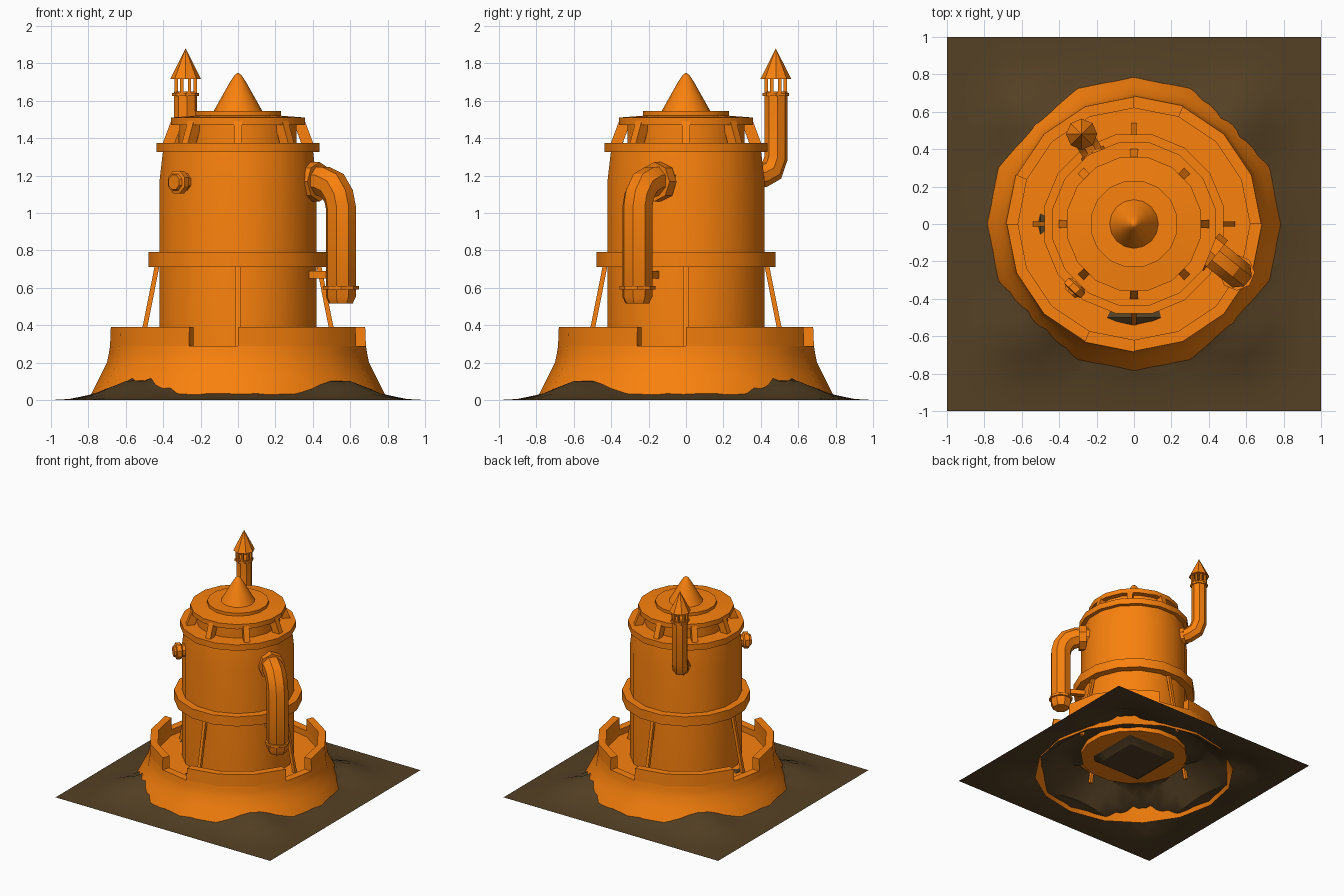
import bpy, bmesh
from math import sin, cos, pi, hypot, exp, radians
from mathutils import Vector, Matrix

if "Cube" in bpy.data.objects:
    bpy.data.objects.remove(bpy.data.objects["Cube"])


def material(name, col):
    m = bpy.data.materials.new(name)
    m.diffuse_color = (*col, 1)
    m.use_nodes = True
    m.node_tree.nodes["Principled BSDF"].inputs["Base Color"].default_value = m.diffuse_color
    return m


ORANGE = material("orange_paint", (0.95, 0.22, 0.004))
SOIL = material("soil", (0.09, 0.052, 0.018))


def finish(name, bm, mat=ORANGE):
    bmesh.ops.remove_doubles(bm, verts=bm.verts, dist=1e-5)
    bmesh.ops.recalc_face_normals(bm, faces=bm.faces)
    me = bpy.data.meshes.new(name)
    bm.to_mesh(me)
    bm.free()
    me.materials.append(mat)
    me.shade_smooth()
    me.set_sharp_from_angle(angle=radians(30))
    ob = bpy.data.objects.new(name, me)
    bpy.context.collection.objects.link(ob)
    return ob


def bridge(bm, rings):
    """Skin a list of vertex rings with quads."""
    n = len(rings[0])
    for a, b in zip(rings, rings[1:]):
        for i in range(n):
            j = (i + 1) % n
            bm.faces.new((a[i], a[j], b[j], b[i]))


def lathe(name, profile, n=16, at=(0, 0, 0), axis=(0, 0, 1), caps=True, turn=0):
    """Revolve an (r, z) profile around an axis; turn is in fractions of a side."""
    bm = bmesh.new()
    rings = [[bm.verts.new(polar(max(r, 1e-6), 2 * pi * (i + turn) / n, z)) for i in range(n)] for r, z in profile]
    bridge(bm, rings)
    if caps:
        for end, (r, z) in ((rings[0], profile[0]), (rings[-1], profile[-1])):
            if r > 0:
                bm.faces.new(end)
    bm.transform(Matrix.Translation(at) @ Vector(axis).to_track_quat('Z', 'Y').to_matrix().to_4x4())
    return finish(name, bm)


def beam(name, a, b, w, d):
    """Rectangular bar from a to b, w wide sideways and d deep."""
    a, b = Vector(a), Vector(b)
    bm = bmesh.new()
    bmesh.ops.create_cube(bm, size=1)
    bm.transform(Matrix.Translation((a + b) / 2) @ (b - a).to_track_quat('Z', 'Y').to_matrix().to_4x4()
                 @ Matrix.Diagonal((w, d, (b - a).length, 1)))
    return finish(name, bm)


def tube(name, path, radii, side, n=8):
    """Pipe along a path lying in the vertical plane whose normal is side."""
    bm = bmesh.new()
    p = [Vector(q) for q in path]
    u = Vector(side).normalized()
    rings = []
    for k, c in enumerate(p):
        t1 = (c - p[k - 1]).normalized() if k else (p[1] - c).normalized()
        t2 = (p[k + 1] - c).normalized() if k < len(p) - 1 else t1
        t = (t1 + t2).normalized()
        v = t.cross(u).normalized() / max(t.dot(t1), 0.5)
        rings.append([bm.verts.new(c + radii[k] * (u * cos(2 * pi * (i + .5) / n) + v * sin(2 * pi * (i + .5) / n)))
                      for i in range(n)])
    bridge(bm, rings)
    bm.faces.new(rings[0])
    bm.faces.new(rings[-1])
    return finish(name, bm)


def polar(r, a, z):
    return Vector((r * cos(a), r * sin(a), z))


# Ground: square patch with earth piled inside and at the four diagonals of the base
def fall(a, b, r):
    t = min(1, max(0, (b - r) / (b - a)))
    return t * t * (3 - 2 * t)


def bump(x, y, cx, cy, sx, sy):
    return exp(-((x - cx) / sx) ** 2 / 2 - ((y - cy) / sy) ** 2 / 2)


def height(x, y):
    r, m = hypot(x, y), max(abs(x), abs(y))
    h = 0.16 * fall(.55, .75, r) + 0.03 * fall(.75, .98, r) - 0.08 * fall(.2, .33, m)
    h += 0.085 * bump(abs(x), abs(y), .58, .58, .13, .13)
    h += 0.09 * bump(x, y, 0, -.47, .14, .08) + 0.075 * bump(x, y, -.46, 0, .06, .12)
    return h * min(1, (1 - m) / .15)


bm = bmesh.new()
bmesh.ops.create_grid(bm, x_segments=20, y_segments=20, size=1)
for v in bm.verts:
    v.co.z = height(v.co.x, v.co.y)
finish("ground", bm, SOIL)

# Flared base with an inner floor
lathe("flared_base", [(.80, 0), (.775, .05), (.74, .12), (.70, .20), (.69, .25), (.684, .29),
                      (.62, .29), (.62, .24), (.40, .24)], caps=False)

# Four raised parapet sections, leaving one notch per quarter
for q in range(4):
    bm = bmesh.new()
    rings = []
    for k in range(4):
        a = q * pi / 2 + k * pi / 8
        rings.append([bm.verts.new(polar(r, a, z)) for r, z in
                      ((.684, .29), (.68, .39), (.62, .39), (.62, .29))])
    bridge(bm, rings)
    bm.faces.new(rings[0])
    bm.faces.new(rings[-1])
    finish("parapet_%d" % (q + 1), bm)

# Tower body, neck and hoops
lathe("tower_body", [(.428, .15), (.428, 1.17), (.408, 1.34), (.32, 1.34), (.32, 1.48)], turn=.5)
lathe("lower_hoop", [(.415, .71), (.489, .71), (.489, .79), (.415, .79)], turn=.5)
lathe("upper_hoop", [(.39, 1.325), (.443, 1.325), (.443, 1.375), (.31, 1.375)], turn=.5)
lathe("roof_slab", [(.31, 1.47), (.365, 1.47), (.365, 1.51), (.235, 1.52), (.235, 1.545), (0, 1.545)], turn=.5)
lathe("roof_spike", [(.13, 1.545), (.085, 1.625), (.04, 1.705), (.02, 1.735), (0, 1.75)])

# Neck fins and leaning struts
for i in range(8):
    a = i * pi / 4
    beam("neck_fin_%d" % (i + 1), polar(.375, a, 1.36), polar(.33, a, 1.48), .045, .06)
for i in range(4):
    a = i * pi / 2
    beam("strut_%d" % (i + 1), polar(.43, a, .73), polar(.545, a, .15), .025, .025)

# Large side pipe hanging down at the right
d = Vector((.15, -.12, 0)).normalized()
side = (-d.y, d.x, 0)
end = Vector((.55, -.26, 0))
tube("side_pipe", [end - d * s + Vector((0, 0, z)) for s, z in
                   ((.26, 1.17), (.12, 1.17), (.055, 1.145), (.015, 1.09), (0, 1.03), (0, .55), (0, .515))],
     [.083] * 6 + [.065], side)
lathe("side_pipe_flange", [(.105, -.03), (.105, .03)], 8, end - d * .175 + Vector((0, 0, 1.167)), d)
lathe("side_pipe_collar", [(.096, .59), (.096, .61)], 8, end)
beam("side_pipe_bracket", (.38, -.16, .67), (.54, -.25, .67), .04, .04)

# Chimney at the back
c = Vector((-.28, .48, 0))
d = c.normalized()
up = Vector((0, 0, 1))
tube("chimney_pipe", [d * .38 + up * 1.18, d * .47 + up * 1.195, d * .53 + up * 1.225, c + up * 1.29, c + up * 1.65],
     [.062] * 5, (-d.y, d.x, 0))
lathe("chimney_flange", [(.07, -.02), (.07, .02)], 8, d * .425 + up * 1.19, d)
lathe("chimney_collar", [(.072, 1.625), (.072, 1.642)], 8, c)
for i in range(8):
    o = c + polar(.055, (i + .5) * pi / 4, 0)
    beam("chimney_post_%d" % (i + 1), o + up * 1.64, o + up * 1.73, .018, .018)
lathe("chimney_cap", [(.083, 1.715), (0, 1.88)], 8, c)

# Short plugged outlet at the front left
d = Vector((-.68, -.735, 0)).normalized()
lathe("outlet_plug", [(.05, .38), (.05, .44), (.065, .45), (.065, .485), (.048, .49), (.042, .505)],
      8, (0, 0, 1.165), d, turn=.5)
